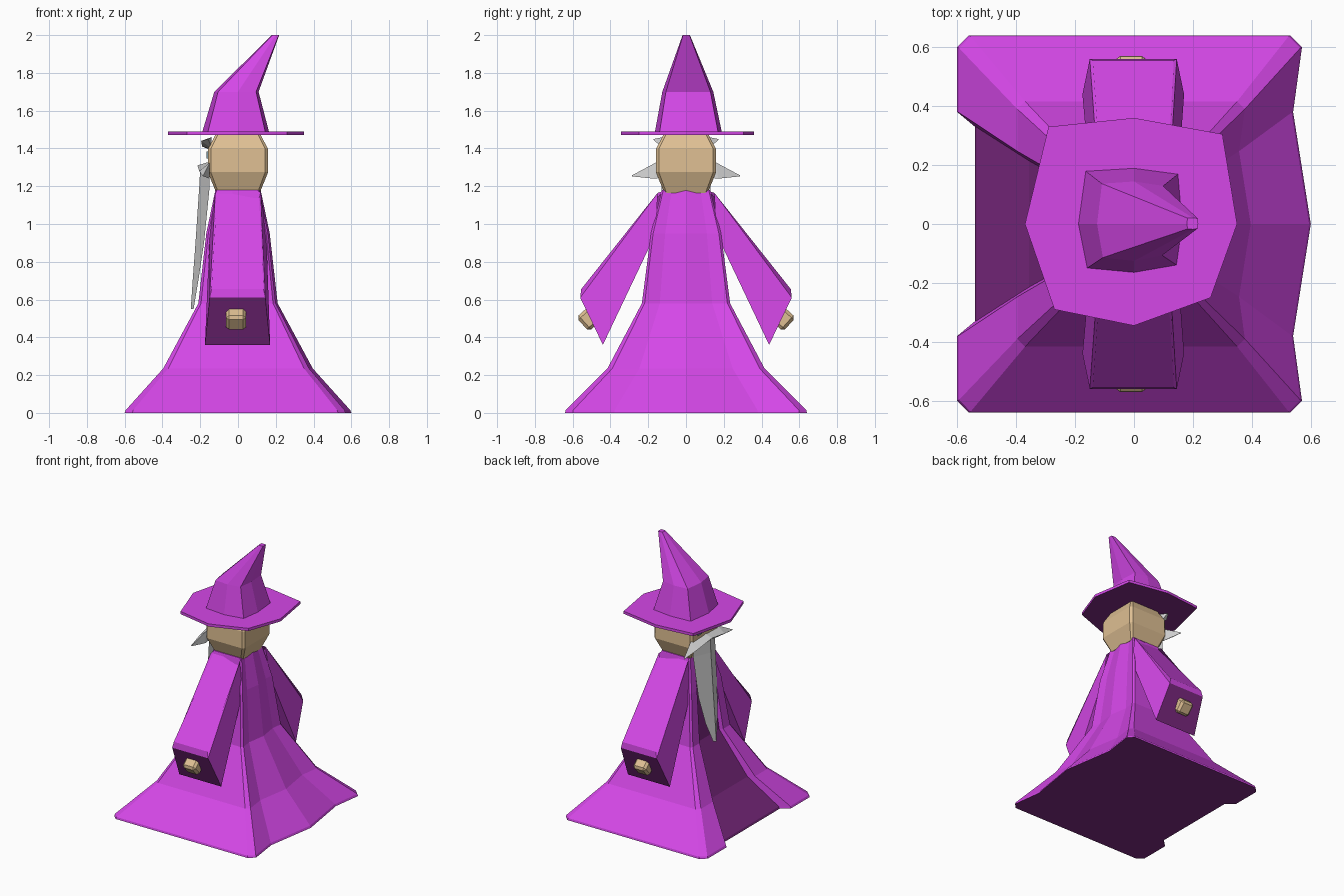
import bpy, bmesh, math
from mathutils import Vector

cube = bpy.data.objects.get("Cube")
if cube:
    bpy.data.objects.remove(cube, do_unlink=True)


def material(name, rgb):
    mat = bpy.data.materials.new(name)
    mat.use_nodes = True
    mat.diffuse_color = (*rgb, 1)
    mat.node_tree.nodes["Principled BSDF"].inputs["Base Color"].default_value = (*rgb, 1)
    return mat


purple = material("robe purple", (0.66, 0.063, 0.80))
dark = material("lining purple", (0.21, 0.023, 0.23))
skin = material("skin tan", (0.73, 0.52, 0.29))
grey = material("beard grey", (0.68, 0.68, 0.68))
slate = material("eye slate", (0.20, 0.33, 0.38))


def finish(name, bm, *mats):
    bmesh.ops.recalc_face_normals(bm, faces=bm.faces)
    mesh = bpy.data.meshes.new(name)
    bm.to_mesh(mesh)
    bm.free()
    for mat in mats:
        mesh.materials.append(mat)
    obj = bpy.data.objects.new(name, mesh)
    bpy.context.collection.objects.link(obj)
    return obj


def loft(name, rings, *mats, end_faces=None):
    """Join equal rings into a closed solid; end_faces lists (corner indices, material)."""
    bm = bmesh.new()
    loops = [[bm.verts.new(p) for p in ring] for ring in rings]
    for a, b in zip(loops, loops[1:]):
        for i in range(len(a)):
            j = (i + 1) % len(a)
            bm.faces.new((a[i], a[j], b[j], b[i]))
    bm.faces.new(loops[0])
    for corners, index in end_faces or [(range(len(rings[-1])), 0)]:
        bm.faces.new([loops[-1][i] for i in corners]).material_index = index
    return finish(name, bm, *mats)


def scaled(outline, z, sx, sy, dx=0):
    return [(x * sx + dx, y * sy, z) for x, y in outline]


def paint_lining(obj):
    """Undersides and the flat centre panel take the lining colour."""
    for face in obj.data.polygons:
        panel = abs(face.center.y) < .01 and face.normal.x < -.3
        if panel or face.normal.z < -.9:
            face.material_index = 1


# Robe: pleated back, recessed front panel
half = [(.54, .38), (.57, .60), (.53, .64), (-.56, .64),
        (-.60, .60), (-.60, .38), (-.54, .33)]
hem = [(.60, 0)] + half + [(x, -y) for x, y in reversed(half)]
robe_levels = [(0, 1, 1), (.015, .99, .995), (.235, .66, .65),
               (.58, .35, .365), (.95, .28, .29), (1.18, .20, .20)]
paint_lining(loft("robe", [scaled(hem, *level) for level in robe_levels], purple, dark))

# Head: chamfered block
head_outline = [(1, .9), (.9, 1), (-.9, 1), (-1, .9),
                (-1, -.9), (-.9, -1), (.9, -1), (1, -.9)]
loft("head", [scaled(head_outline, z, r, r) for z, r in
              ((1.165, .115), (1.275, .16), (1.40, .158), (1.48, .115))], skin)

# Hat: uneven brim and bent crown
brim = [(.35, 0), (.30, .305), (0, .36), (-.29, .33),
        (-.37, 0), (-.27, -.29), (0, -.345), (.26, -.25)]
paint_lining(loft("hat_brim", [scaled(brim, z, 1, 1) for z in (1.47, 1.49)], purple, dark))
crown = [(.165, 0), (.15, .17), (0, .19), (-.165, .18),
         (-.19, 0), (-.16, -.15), (0, -.165), (.145, -.14)]
loft("hat_crown", [scaled(crown, 1.485, 1, 1), scaled(crown, 1.70, .66, .76),
                   scaled(crown, 2.0, .11, .11, .20)], purple)


def box(name, mat, size, location, tilt=0, bevel=0):
    bm = bmesh.new()
    bmesh.ops.create_cube(bm, size=1)
    for v in bm.verts:
        v.co *= Vector(size)
    if bevel:
        bmesh.ops.bevel(bm, geom=bm.edges[:], offset=bevel, segments=1, affect='EDGES')
    obj = finish(name, bm, mat)
    obj.location = location
    obj.rotation_euler.x = tilt


def scale_vectors(rings, side):
    return [[(x, side * y, z) for x, y, z in ring] for ring in rings]


# Sleeves with dark openings, hands and face details on each side
for side, label in ((1, "back"), (-1, "front")):
    shoulder = [(.11, .12, 1.175), (.12, .15, 1.165), (.15, .16, .95),
                (-.15, .16, .95), (-.12, .15, 1.165), (-.11, .12, 1.175)]
    cuff = [(.135, .555, .655), (.145, .56, .61), (.17, .44, .36),
            (-.175, .44, .36), (-.15, .56, .61), (-.14, .555, .655)]
    loft(label + "_sleeve", scale_vectors((shoulder, cuff), side), purple, dark,
         end_faces=[((0, 1, 4, 5), 0), ((1, 2, 3, 4), 1)])
    box(label + "_hand", skin, (.105, .12, .10), (-.01, side * .503, .508),
        -side * math.radians(42), .016)

    moustache = [[(-.15, 0, 1.33), (-.215, 0, 1.31), (-.15, 0, 1.26)],
                 [(-.15, .16, 1.325), (-.205, .16, 1.28), (-.15, .17, 1.24)],
                 [(-.183, .285, 1.258), (-.188, .285, 1.255), (-.183, .285, 1.252)]]
    loft(label + "_moustache", scale_vectors(moustache, side), grey)
    brow = [[(-.14, .025, 1.42), (-.19, .025, 1.41), (-.14, .025, 1.39)],
            [(-.14, .12, 1.46), (-.195, .12, 1.44), (-.14, .12, 1.40)],
            [(-.155, .172, 1.45), (-.165, .172, 1.448), (-.155, .172, 1.445)]]
    loft(label + "_brow", scale_vectors(brow, side), grey)
    box(label + "_eye", slate, (.009, .045, .035), (-.161, side * .07, 1.365))

# Beard: long wedge leaning forward to a point
beard_levels = [(1.30, -.15, -.20, .125), (1.20, -.15, -.205, .13),
                (.90, -.18, -.225, .11), (.70, -.21, -.24, .07), (.55, -.235, -.25, .015)]
loft("beard", [[(back, -w, z), (front, 0, z), (back, w, z)]
               for z, back, front, w in beard_levels], grey)
